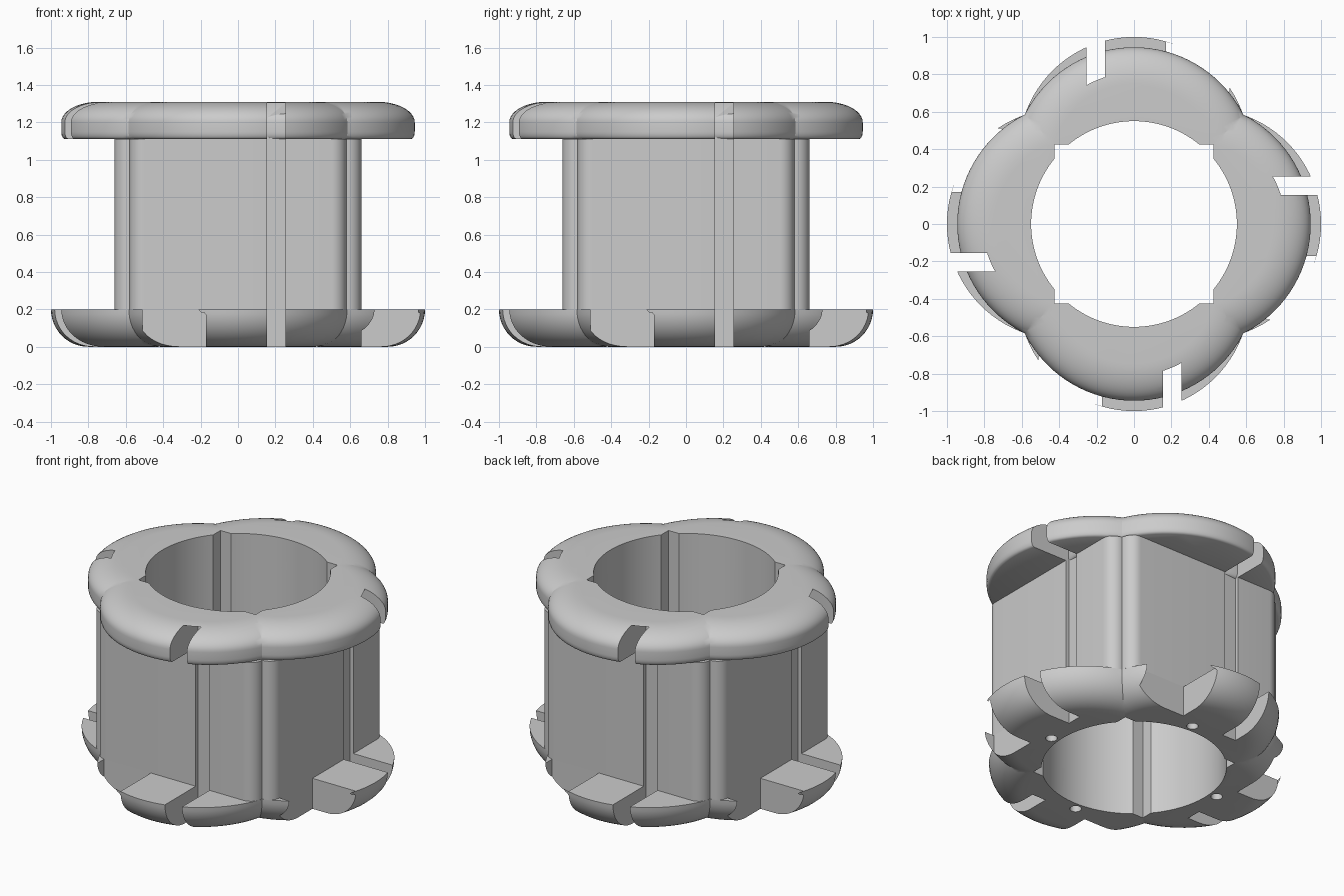
import bpy, bmesh, math
from mathutils import Matrix

old = bpy.data.objects.get("Cube")
if old:
    bpy.data.objects.remove(old, do_unlink=True)

grey = bpy.data.materials.new("plain grey")
grey.use_nodes = True
COLOUR = (0.6, 0.6, 0.6, 1)
grey.diffuse_color = COLOUR
grey.node_tree.nodes["Principled BSDF"].inputs["Base Color"].default_value = COLOUR


def make(name, bm):
    bmesh.ops.recalc_face_normals(bm, faces=bm.faces)
    me = bpy.data.meshes.new(name)
    bm.to_mesh(me)
    bm.free()
    ob = bpy.data.objects.new(name, me)
    bpy.context.collection.objects.link(ob)
    me.materials.append(grey)
    return ob


def box(name, lo, hi, bevel=0):
    bm = bmesh.new()
    bmesh.ops.create_cube(bm, size=1)
    for v in bm.verts:
        v.co = [(a + b) / 2 + c * (b - a) for a, b, c in zip(lo, hi, v.co)]
    if bevel:
        upright = [e for e in bm.edges if abs(e.verts[0].co.z - e.verts[1].co.z) > 0.1]
        bmesh.ops.bevel(bm, geom=upright, offset=bevel, segments=8, profile=0.5, affect='EDGES')
    return make(name, bm)


def lathe(name, profile, y=0, steps=96):
    """Closed solid turned from (radius, height) points, centred at (0, y)."""
    bm = bmesh.new()
    rings = []
    for r, z in profile:
        rings.append([bm.verts.new((r * math.cos(a), y + r * math.sin(a), z))
                      for a in (math.tau * i / steps for i in range(steps))])
    for low, high in zip(rings, rings[1:]):
        for i in range(steps):
            j = (i + 1) % steps
            bm.faces.new((low[i], low[j], high[j], high[i]))
    bm.faces.new(rings[0][::-1])
    bm.faces.new(rings[-1])
    return make(name, bm)


def combine(ob, other, how, keep=False):
    mod = ob.modifiers.new("bool", 'BOOLEAN')
    mod.operation, mod.solver, mod.object = how, 'EXACT', other
    bpy.context.view_layer.objects.active = ob
    bpy.ops.object.modifier_apply(modifier=mod.name)
    if not keep:
        bpy.data.objects.remove(other, do_unlink=True)


def four_way(ob):
    """Join the part with its three quarter-turn copies."""
    source = ob.data.copy()
    for k in range(1, 4):
        turned = bpy.data.objects.new("turned", source.copy())
        turned.data.transform(Matrix.Rotation(k * math.pi / 2, 4, 'Z'))
        bpy.context.collection.objects.link(turned)
        combine(ob, turned, 'UNION')


def arc(r, z, a, b, start, end, n=12):
    angles = [math.radians(start + (end - start) * i / n) for i in range(n + 1)]
    return [(r + a * math.cos(t), z + b * math.sin(t)) for t in angles]


def slot():
    return box("slot", (0.155, -1.2, -0.1), (0.255, -0.635, 1.304))


# Top flange: four round-shouldered lobes, each slotted from below
top = lathe("top_flange", [(0.635, 1.11)] + arc(0.635, 1.15, 0.02, 0.04, -60, 0, 4)
            + arc(0.455, 1.2, 0.2, 0.11, 0, 90), y=-0.29)
combine(top, slot(), 'DIFFERENCE')
four_way(top)

# Bottom flange: four bowl-shaped lobes with slot, mating gap and small hole
bottom = lathe("bottom_flange", arc(0.417, 0.2, 0.2, 0.2, -90, 0), y=-0.383)
gap = lathe("gap", [(0.705, -0.1), (0.705, 0.3)], y=-0.29)
combine(gap, box("gap_limit", (-0.51, -1.2, -0.2), (-0.17, -0.66, 0.4)), 'INTERSECT')
hole = lathe("hole", [(0.035, -0.1), (0.035, 0.1)], steps=24)
hole.data.transform(Matrix.Translation((-0.05, -0.6, 0)))
for cutter in (slot(), gap, hole):
    combine(bottom, cutter, 'DIFFERENCE')
four_way(bottom)

# Body: two crossed slabs with rounded edges and a groove in each wall
body = box("body", (-0.58, -0.66, 0.2), (0.58, 0.66, 1.11), bevel=0.08)
combine(body, slot(), 'DIFFERENCE')
four_way_cut = box("cross_slab", (-0.66, -0.58, 0.2), (0.66, 0.58, 1.11), bevel=0.08)
combine(body, four_way_cut, 'UNION')
for k in range(1, 4):
    groove = slot()
    groove.data.transform(Matrix.Rotation(k * math.pi / 2, 4, 'Z'))
    combine(body, groove, 'DIFFERENCE')

# Round bore with square corner keyways through every part
bore = lathe("bore", [(0.55, -0.3), (0.55, 1.6)], steps=128)
keyway = box("keyway", (-0.425, -0.425, -0.2), (0.425, 0.425, 1.5))
for part in (top, bottom, body):
    combine(part, bore, 'DIFFERENCE', keep=True)
    combine(part, keyway, 'DIFFERENCE', keep=True)
for cutter in (bore, keyway):
    bpy.data.objects.remove(cutter, do_unlink=True)

for part in (top, bottom, body):
    bpy.ops.object.select_all(action='DESELECT')
    part.select_set(True)
    bpy.context.view_layer.objects.active = part
    bpy.ops.object.shade_smooth_by_angle(angle=math.radians(30))
